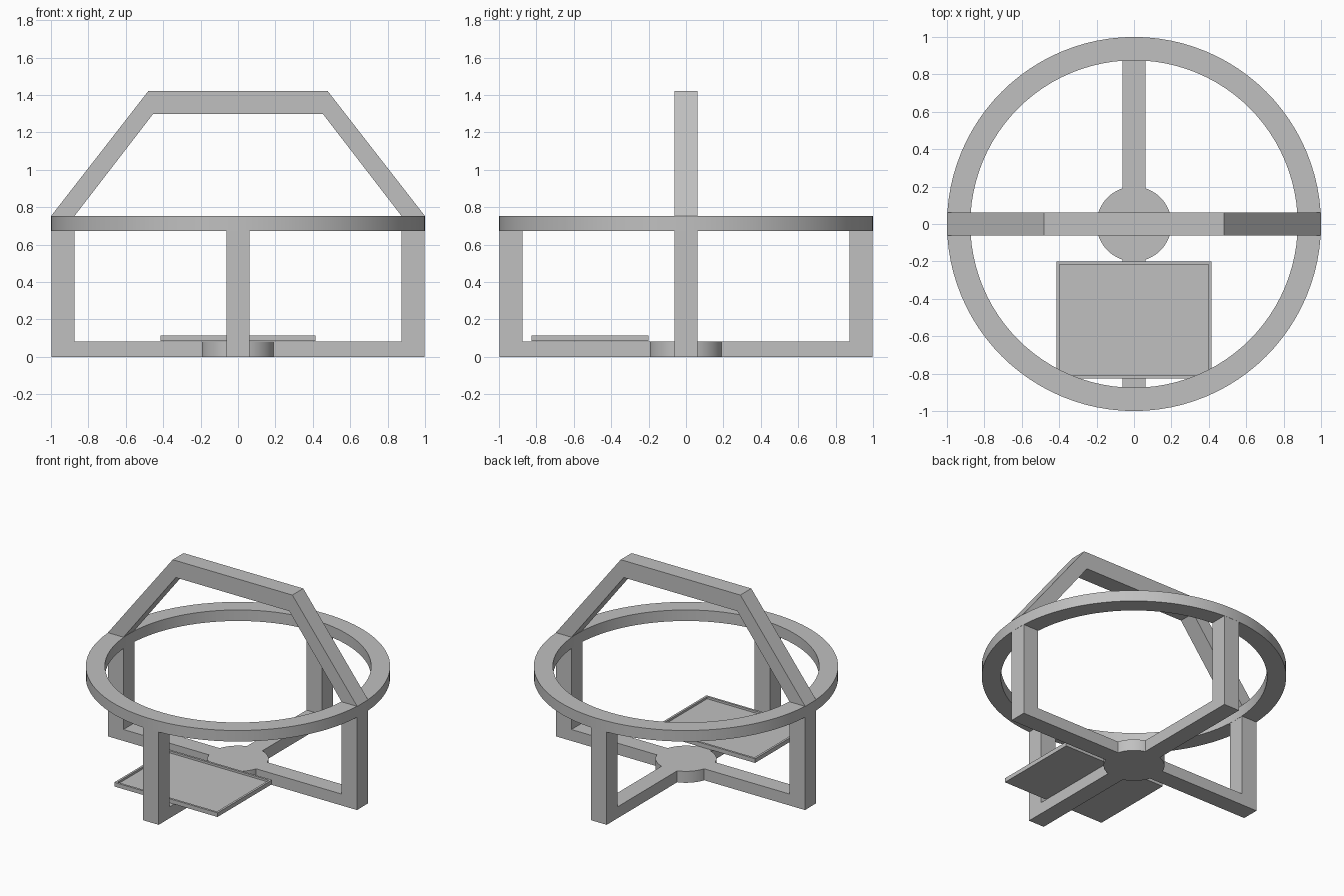
import bpy, bmesh, math
from mathutils import Matrix, Vector

if "Cube" in bpy.data.objects:
    bpy.data.objects.remove(bpy.data.objects["Cube"])

gray = bpy.data.materials.new("plain_gray")
gray.diffuse_color = (0.53, 0.53, 0.53, 1)
gray.use_nodes = True
gray.node_tree.nodes["Principled BSDF"].inputs["Base Color"].default_value = gray.diffuse_color
HALF = 0.0625      # half width of every bar
BASE = 0.083       # height of hub and spokes
RING_LOW, RING_TOP = 0.672, 0.752


def finish(name, bm, smooth=False):
    bmesh.ops.recalc_face_normals(bm, faces=bm.faces)
    mesh = bpy.data.meshes.new(name)
    bm.to_mesh(mesh)
    bm.free()
    mesh.materials.append(gray)
    obj = bpy.data.objects.new(name, mesh)
    bpy.context.collection.objects.link(obj)
    if smooth:
        bpy.ops.object.select_all(action='DESELECT')
        obj.select_set(True)
        bpy.context.view_layer.objects.active = obj
        bpy.ops.object.shade_smooth_by_angle(angle=math.radians(30))
    return obj


def extrude_xz(name, outline, angle=0.0):
    """Extrude an x-z outline across the bar width, then turn it about z."""
    bm = bmesh.new()
    face = bm.faces.new([bm.verts.new((x, -HALF, z)) for x, z in outline])
    out = bmesh.ops.extrude_face_region(bm, geom=[face])
    moved = [v for v in out["geom"] if isinstance(v, bmesh.types.BMVert)]
    bmesh.ops.translate(bm, verts=moved, vec=(0, 2 * HALF, 0))
    bm.transform(Matrix.Rotation(angle, 4, 'Z'))
    return finish(name, bm)


def lathe(name, profile, closed, steps=96):
    """Spin a radius-height profile about the z axis."""
    bm = bmesh.new()
    verts = [bm.verts.new((r, 0, z)) for r, z in profile]
    pairs = list(zip(verts, verts[1:]))
    if closed:
        pairs.append((verts[-1], verts[0]))
    edges = [bm.edges.new(p) for p in pairs]
    bmesh.ops.spin(bm, geom=verts + edges, cent=(0, 0, 0), axis=(0, 0, 1),
                   angle=math.tau, steps=steps, use_duplicate=False)
    bmesh.ops.remove_doubles(bm, verts=bm.verts, dist=1e-5)
    return finish(name, bm, smooth=True)


# Upper ring and centre hub
lathe("ring", [(0.875, RING_LOW), (1, RING_LOW), (1, RING_TOP), (0.875, RING_TOP)], True)
lathe("hub", [(0, 0), (0.2, 0), (0.2, BASE), (0, BASE)], False)

# Four L-shaped spokes with upright legs
leg = [(0.19, 0), (0.998, 0), (0.998, RING_LOW), (0.875, RING_LOW), (0.875, BASE), (0.19, BASE)]
for i, side in enumerate(("right", "back", "left", "front")):
    extrude_xz("leg_" + side, leg, i * math.pi / 2)

# Arched carrying handle
half = [(0.875, RING_TOP), (1, RING_TOP), (0.48, 1.42)]
extrude_xz("handle", half + [(-x, z) for x, z in reversed(half)] + [(-0.455, 1.297), (0.455, 1.297)])

# Shallow tray with a raised rim, resting on the front spoke
bm = bmesh.new()
bmesh.ops.create_cube(bm, size=1)
bmesh.ops.scale(bm, verts=bm.verts, vec=(0.828, 0.626, 0.03))
bmesh.ops.translate(bm, verts=bm.verts, vec=(0, -0.513, 0.1))
bm.normal_update()
top = max(bm.faces, key=lambda f: f.calc_center_median().z)
bmesh.ops.inset_region(bm, faces=[top], thickness=0.022)
rim = bmesh.ops.extrude_face_region(bm, geom=[top])
floor = [v for v in rim["geom"] if isinstance(v, bmesh.types.BMVert)]
bmesh.ops.translate(bm, verts=floor, vec=Vector((0, 0, -0.015)))
if top.is_valid:
    bmesh.ops.delete(bm, geom=[top], context='FACES_ONLY')
finish("tray", bm)
